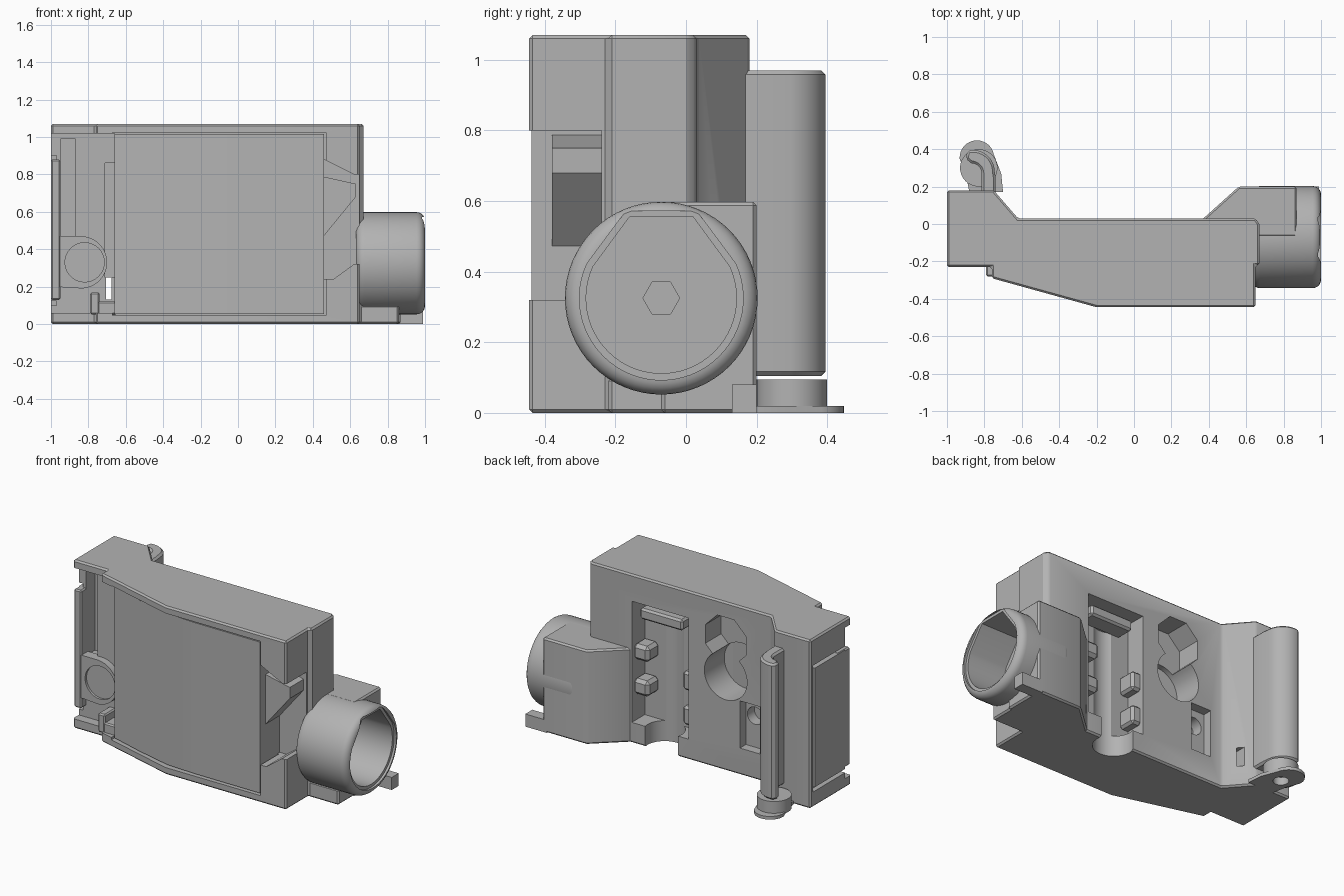
import bpy, bmesh, math
from mathutils import Vector

if "Cube" in bpy.data.objects:
    bpy.data.objects.remove(bpy.data.objects["Cube"])

grey = bpy.data.materials.new("plain grey")
grey.use_nodes = True
tone = (0.45, 0.45, 0.45, 1)
grey.diffuse_color = tone
grey.node_tree.nodes["Principled BSDF"].inputs["Base Color"].default_value = tone


def apply_modifier(ob, mod):
    bpy.context.view_layer.objects.active = ob
    bpy.ops.object.modifier_apply(modifier=mod.name)


def prism(name, pts, axis, lo, hi, bevel=0, steps=1):
    """Extrude a 2D outline along an axis; the outline uses the other two axes in order."""
    def place(p, d):
        c = list(p)
        c.insert("xyz".index(axis), d)
        return Vector(c)
    bm = bmesh.new()
    low = [bm.verts.new(place(p, lo)) for p in pts]
    high = [bm.verts.new(place(p, hi)) for p in pts]
    bm.faces.new(low)
    bm.faces.new(high)
    n = len(pts)
    for i in range(n):
        j = (i + 1) % n
        bm.faces.new((low[i], low[j], high[j], high[i]))
    bmesh.ops.recalc_face_normals(bm, faces=bm.faces)
    me = bpy.data.meshes.new(name)
    bm.to_mesh(me)
    bm.free()
    me.materials.append(grey)
    ob = bpy.data.objects.new(name, me)
    bpy.context.collection.objects.link(ob)
    if bevel:
        mod = ob.modifiers.new("bevel", "BEVEL")
        mod.width, mod.segments, mod.angle_limit = bevel, steps, math.radians(40)
        apply_modifier(ob, mod)
    return ob


def box(name, x, y, z, bevel=0):
    return prism(name, [(x[0], y[0]), (x[1], y[0]), (x[1], y[1]), (x[0], y[1])],
                 "z", *z, bevel)


def ring(cx, cy, r, n=48, start=0, sweep=360):
    full = sweep == 360
    return [(cx + r * math.cos(math.radians(start + sweep * i / (n if full else n - 1))),
             cy + r * math.sin(math.radians(start + sweep * i / (n if full else n - 1))))
            for i in range(n)]


def cut(target, *cutters, keep=False):
    for c in cutters:
        mod = target.modifiers.new("cut", "BOOLEAN")
        mod.operation, mod.solver, mod.object = "DIFFERENCE", "EXACT", c
        apply_modifier(target, mod)
        if not keep:
            bpy.data.objects.remove(c)


def smooth(ob):
    bpy.ops.object.select_all(action="DESELECT")
    ob.select_set(True)
    bpy.context.view_layer.objects.active = ob
    bpy.ops.object.shade_smooth_by_angle(angle=math.radians(30))


# Main housing
body = prism("housing", [(-1, -.23), (-.76, -.23), (-.76, -.29), (-.2, -.445), (.65, -.445),
                         (.65, -.22), (.67, -.22), (.67, 0), (.65, .03), (-.62, .03),
                         (-.75, .18), (-1, .18)], "z", 0, 1.07, .015)

# Front recesses: latch bay, cover bed and side notch
cut(body,
    box("cut", (-1.1, -.66), (-1, -.17), (.06, 1.02)),
    box("cut", (-.67, .47), (-1, -.26), (.045, 1.025)),
    prism("cut", [(.46, .24), (.51, .24), (.62, .32), (.8, .32), (.8, .8), (.62, .8), (.46, .88)],
          "y", -1, -.24),
    box("cut", (-.95, -.87), (-.3, -.08), (.45, .99)),
    box("cut", (-.71, -.66), (-.3, -.1), (.25, .86)),
    box("cut", (-.705, -.675), (-.5, .5), (.13, .25)))

# Grooves round the end door
for z in (.11, .89):
    cut(body, box("cut", (-1.1, -.97), (-.5, .155), (z - .012, z + .012)))
cut(body, box("cut", (-1.1, -.97), (.135, .155), (.1, .9)))

# Rear openings
cut(body,
    box("cut", (-.04, .36), (-.1, .5), (.13, .9)),
    prism("cut", ring(.15, .0, .12), "z", -.1, .8),
    prism("cut", ring(-.3, .83, .155, 8, 22.5), "y", -.13, .5),
    prism("cut", ring(-.3, .6, .15), "y", -.17, .5),
    box("cut", (-.54, -.4), (-.03, .5), (.17, .47)),
    prism("cut", ring(-.465, .37, .055, 32), "y", -.1, .5))
smooth(body)

# Front cover following the bent face
cover = prism("front_cover", [(-.66, -.3), (-.43, -.368), (-.2, -.425), (0, -.435), (.46, -.437),
                              (.46, -.2), (-.66, -.15)], "z", .055, 1.015)
smooth(cover)

# Side notch wedge
prism("notch_wedge", [(.45, .79), (.63, .75), (.63, .68), (.45, .46)], "y", -.38, -.22)

# Latch bay details
latch = prism("latch_plate", [(-.99, .2), (-.83, .19)] + ring(-.84, .33, .14, 20, -85, 170)
              + [(-.87, .47), (-.99, .47)], "y", -.215, -.15)
cut(latch, prism("cut", ring(-.82, .33, .105, 32), "y", -.3, -.2))
smooth(latch)
box("door_front_edge", (-1, -.95), (-.22, -.1), (.13, .88), .008)
box("latch_stop", (-.79, -.74), (-.28, -.15), (.05, .17), .008)
box("latch_step", (-.75, -.65), (-.28, -.15), (.05, .12), .008)

# Parts inside the rear slot
box("slot_crossbar", (.02, .32), (-.11, .01), (.79, .86), .012)
for z in (.3, .52):
    box("slot_lug", (.26, .37), (-.11, .01), (z, z + .1), .02)
for z in (.2, .42):
    box("slot_rib", (-.05, .02), (-.11, .01), (z, z + .12), .015)

# Round socket at the side, with its mount
cy, cz = -.07, .325
socket = prism("round_socket", ring(cy, cz, .273, 64), "x", .63, 1, .045, 5)
mount = prism("socket_mount", [(.36, .02), (.56, .2), (.87, .2), (.87, cy), (.5, cy), (.36, 0)],
              "z", 0, .598, .012)
bore = prism("bore_cutter", [(cy + .09, .555), (cy - .09, .555)]
             + ring(cy, cz, .213, 40, 155, 230), "x", .72, 1.2)
bore_lip = prism("lip_cutter", [(cy + .1, .572), (cy - .1, .572)]
                 + ring(cy, cz, .232, 40, 155, 230), "x", .985, 1.2)
hex_hole = prism("hex_cutter", ring(cy, cz, .052, 6), "x", .66, .8)
for part in (socket, mount):
    cut(part, bore, bore_lip, hex_hole, keep=True)
    smooth(part)
for c in (bore, bore_lip, hex_hole):
    bpy.data.objects.remove(c)
base = box("socket_base", (.62, .86), (-.22, .19), (0, .1), .01)
cut(base, prism("cut", ring(cy, cz, .26, 64), "x", .7, 1.2))
box("socket_foot", (.84, .99), (.13, .2), (0, .08))

# Curled hinge rod at the back
outer = ring(-.84, .32, .095, 20, 185, -170)
rod = prism("hinge_rod", [(-.74, .15), (-.74, .25)] + ring(-.86, .28, .115, 16, 0, 105)
            + [(-.9, .35)] + ring(-.87, .27, .055, 10, 90, -90) + [(-.815, .15)],
            "z", .105, .97, .012)
smooth(rod)
collar = prism("rod_collar", ring(-.83, .3, .1, 40), "z", .01, .095)
flange = prism("rod_flange", [(-.7, .17), (-.71, .27)] + ring(-.84, .355, .092, 24, 10, 175)
               + [(-.9, .27), (-.88, .17)], "z", 0, .02)
cut(collar, prism("cut", ring(-.83, .3, .045, 24), "z", -.1, .05))
cut(flange, prism("cut", ring(-.83, .3, .045, 24), "z", -.1, .05))
smooth(collar)
smooth(flange)
